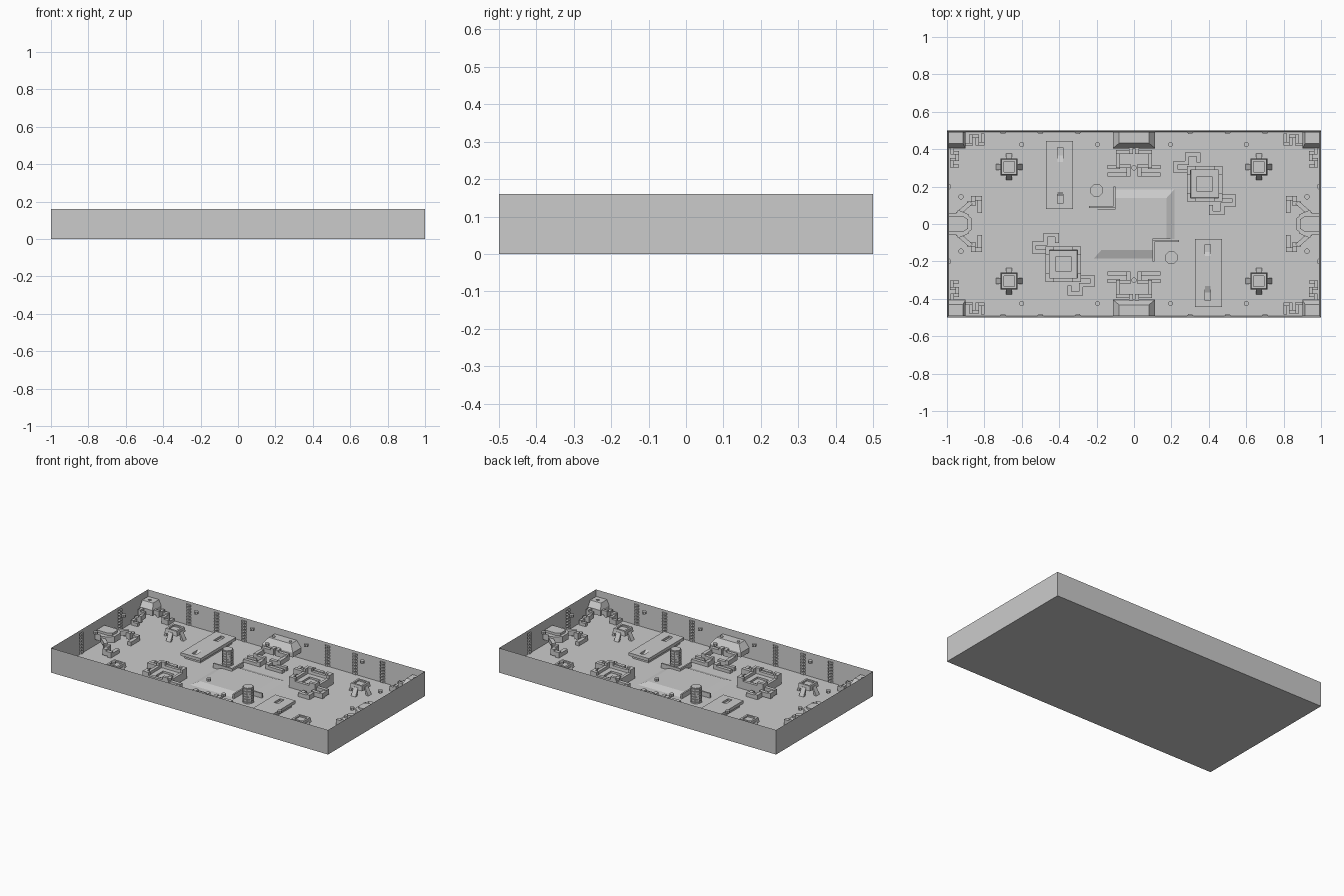
import bpy, bmesh, math
from mathutils import Vector

if "Cube" in bpy.data.objects:
    bpy.data.objects.remove(bpy.data.objects["Cube"])

parts = {}
QUAD = [(sx, sy) for sx in (1, -1) for sy in (1, -1)]
HALF = [(1, 1), (-1, -1)]
FLOOR = 0.01


def prism(name, base, z0, z1, top=None, s=(1, 1)):
    """Add a solid between two matching outlines to the named part."""
    bm = parts.setdefault(name, bmesh.new())
    top = top or base
    lo = [bm.verts.new((x * s[0], y * s[1], z0)) for x, y in base]
    hi = [bm.verts.new((x * s[0], y * s[1], z1)) for x, y in top]
    n = len(lo)
    bm.faces.new(lo[::-1])
    bm.faces.new(hi)
    for i in range(n):
        j = (i + 1) % n
        bm.faces.new((lo[i], lo[j], hi[j], hi[i]))


def rect(x0, x1, y0, y1):
    return [(x0, y0), (x1, y0), (x1, y1), (x0, y1)]


def ring(x, y, r, n=8):
    return [(x + r * math.cos(math.tau * (i + .5) / n),
             y + r * math.sin(math.tau * (i + .5) / n)) for i in range(n)]


def square_ring(name, c, a, b, ai, bi, z0, z1, s):
    """Square frame: outer half sizes a (bottom), ai (top); inner b, bi."""
    for q in range(4):
        ang = math.pi / 2 * q
        ca, sa = math.cos(ang), math.sin(ang)
        rot = lambda p: (c[0] + p[0] * ca - p[1] * sa, c[1] + p[0] * sa + p[1] * ca)
        prism(name, [rot(p) for p in ((a, -a), (a, a), (b, b), (b, -b))], z0, z1,
              [rot(p) for p in ((ai, -ai), (ai, ai), (bi, bi), (bi, -bi))], s)


def duct(name, pts, s, za=.04, zb=.04, w=.022, t=.03):
    """Square duct along a path, stepping from height za down to zb."""
    n = len(pts) - 1
    for i in range(n):
        p, q = Vector(pts[i]), Vector(pts[i + 1])
        d = (q - p).normalized() * w / 2
        side = Vector((-d.y, d.x))
        z = za + (zb - za) * i / max(1, n - 1)
        prism(name, [p - d - side, q + d - side, q + d + side, p - d + side],
              max(FLOOR - .002, z - t), z, None, s)


# Open tray: solid box, top face inset and pushed down
prism("tray", rect(-1, 1, -.5, .5), 0, .16)
bm = parts["tray"]
bm.faces.ensure_lookup_table()
bm.normal_update()
lid = max(bm.faces, key=lambda f: f.calc_center_median().z)
bmesh.ops.inset_region(bm, faces=[lid], thickness=.01)
bmesh.ops.translate(bm, verts=lid.verts, vec=(0, 0, FLOOR - .16))

# Low notched platform in the middle
low = [(-.1, .19), (.22, .19), (.22, -.08), (.1, -.08)]
high = [(-.1, .14), (.175, .14), (.175, -.08), (.1, -.08)]
turn = lambda pts: pts + [(-x, -y) for x, y in pts]
prism("center_platform", turn(low), FLOOR - .002, FLOOR + .017, turn(high))

for s in HALF:
    # Corner screens and ribbed posts beside the platform
    prism("corner_screen", [(-.24, .086), (-.1, .086), (-.1, .2), (-.11, .2),
                            (-.11, .096), (-.24, .096)], FLOOR - .002, .04, None, s)
    for k in range(6):
        z = FLOOR - .002 + k * .017
        prism("ribbed_post", ring(-.2, .18, .036), z, z + .011, None, s)
        prism("ribbed_post", ring(-.2, .18, .031), z + .011, z + .017, None, s)

    # Long slotted plates on a narrower foot
    prism("slotted_plate", rect(-.47, -.325, .08, .445), .03, .05, None, s)
    prism("plate_foot", rect(-.455, -.34, .1, .425), FLOOR - .002, .031, None, s)

    # Square frames with stepped inner panel
    c = (.378, .215)
    square_ring("square_frame", c, .094, .07, .094, .075, FLOOR - .002, .06, s)
    square_ring("frame_inner_slope", c, .075, .04, .075, .04, FLOOR - .002, .042, s)
    prism("frame_panel", rect(c[0] - .042, c[0] + .042, c[1] - .042, c[1] + .042),
          FLOOR - .002, .03, None, s)
    for sx, sy in QUAD:      # raised frame corners
        e = [(.094, .094), (.094, .05), (.075, .05), (.075, .075), (.05, .075), (.05, .094)]
        prism("frame_corners", [(c[0] + sx * x, c[1] + sy * y) for x, y in e],
              .06, .08, None, s)
    path = [(.29, .283), (.222, .283), (.222, .326), (.283, .326),
            (.283, .372), (.345, .372), (.345, .34)]
    duct("frame_duct", path, s, .055, .03)
    duct("frame_duct", [(2 * c[0] - x, 2 * c[1] - y) for x, y in path], s, .055, .03)

for s in QUAD:
    # Corner boxes with chamfered tops and bolts
    prism("corner_box", rect(.9, .992, .405, .492), .05, .085, None, s)
    prism("corner_box", rect(.9, .992, .405, .492), .085, .12,
          rect(.915, .992, .43, .492), s)
    prism("box_bolt", ring(.955, .455, .01), .119, .124, None, s)
    prism("box_bolt", ring(.06, .455, .01), .119, .124, None, s)

    # Stepped ducts dropping from the corner boxes
    duct("corner_duct", [(.91, .425), (.872, .425), (.872, .47), (.838, .47),
                         (.838, .43), (.808, .43), (.808, .475)], s, .085, .03, .018)
    duct("corner_duct", [(.972, .41), (.972, .38), (.945, .38), (.945, .345),
                         (.975, .345), (.975, .31), (.945, .31)], s, .085, .03, .018)

    # Side hub arms
    duct("hub_arm", [(.9, .045), (.935, .06), (.88, .108), (.86, .108),
                     (.86, .138), (.825, .138), (.825, .07)], s, .09, .035, .024)

    # Ducts from the middle wall boxes
    duct("wall_box_duct", [(.016, .41), (.016, .385), (.085, .385), (.085, .31),
                           (.03, .31), (.03, .265), (.13, .265)], s, .085, .03)
    duct("wall_box_duct", [(.085, .305), (.13, .305)], s, .035, .03)

    # Small four-legged stands
    x, y = .668, .305
    square_ring("stand_top", (x, y), .045, .03, .04, .028, .045, .075, s)
    prism("stand_top", rect(x - .032, x + .032, y - .032, y + .032), .05, .065, None, s)
    for q in range(4):
        dx, dy = ((1, 0), (0, 1), (-1, 0), (0, -1))[q]
        put = lambda a0, a1: [(x + dx * a - dy * b, y + dy * a + dx * b)
                              for a, b in ((a0, -.016), (a1, -.016), (a1, .016), (a0, .016))]
        prism("stand_leg", put(.055, .072), FLOOR - .002, .06, put(.035, .045), s)

    # Hovering studs and wall ribs
    for px, py in ((.6, .425), (.195, .425), (.925, .145)):
        prism("round_stud", ring(px, py, .014), .138, .154, None, s)
    for k in range(7):
        z = FLOOR + .004 + k * .02
        for px in (.3, .5, .7):
            prism("wall_rib", [(px - .018, .492), (px - .01, .482),
                               (px + .01, .482), (px + .018, .492)], z, z + .013, None, s)
        prism("wall_rib", [(.992, .182), (.982, .19), (.982, .21), (.992, .218)],
              z, z + .013, None, s)

for k in (1, -1):
    # Middle wall boxes with chamfered tops
    s = (1, k)
    prism("wall_box", rect(-.112, .112, .405, .492), .05, .08, None, s)
    prism("wall_box", rect(-.112, .112, .405, .492), .08, .12,
          rect(-.08, .08, .432, .492), s)
    prism("round_stud", ring(0, .3, .014), .138, .154, None, s)
    # Side hubs
    s = (k, 1)
    prism("side_hub", [(.992, -.06), (.992, .06), (.905, .06), (.87, .032),
                       (.87, -.032), (.905, -.06)], .05, .09, None, s)
    prism("side_hub", [(.992, -.04), (.992, .04), (.91, .04), (.888, .025),
                       (.888, -.025), (.91, -.04)], .09, .105, None, s)

# Ramped slots cut into the long plates
for s in HALF:
    for y0, y1, ramp in ((.32, .41, "start"), (.11, .18, "mid")):
        base = rect(-.41, -.38, y0, y1)
        top = rect(-.41, -.38, y0, y1)
        if ramp == "start":
            base = rect(-.41, -.38, y0 + .045, y1)
        else:
            base = rect(-.41, -.38, y0, y1 - .03)
        prism("slot_cutter", base, .036, .055, top, s)

objs = {}
for name, bm in parts.items():
    bmesh.ops.recalc_face_normals(bm, faces=bm.faces)
    me = bpy.data.meshes.new(name)
    bm.to_mesh(me)
    bm.free()
    objs[name] = bpy.data.objects.new(name, me)
    bpy.context.collection.objects.link(objs[name])

cut = objs["slotted_plate"].modifiers.new("slots", 'BOOLEAN')
cut.object = objs["slot_cutter"]
cut.operation = 'DIFFERENCE'
cut.solver = 'EXACT'
objs["slot_cutter"].hide_render = True
